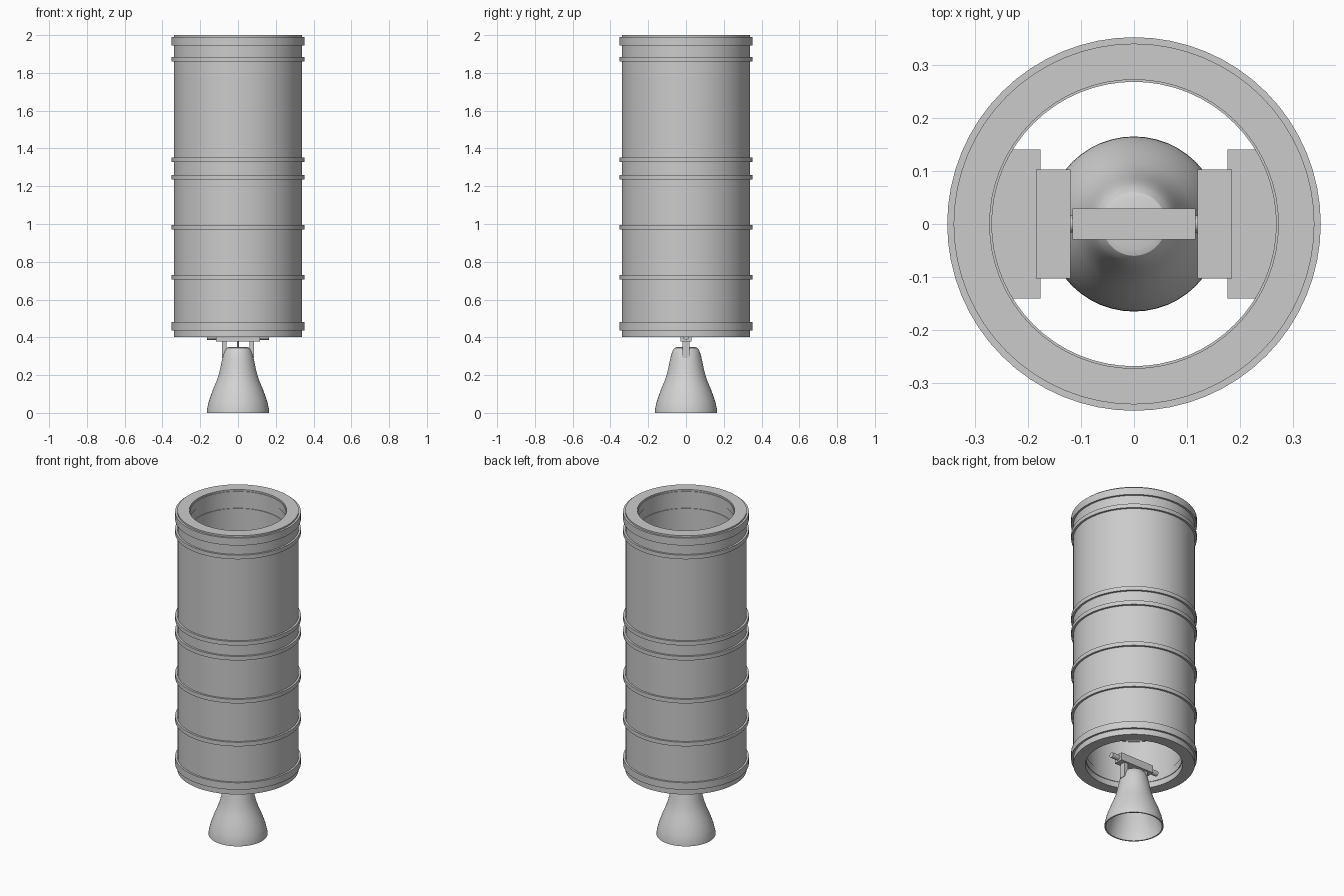
import bpy, bmesh, math

if "Cube" in bpy.data.objects:
    bpy.data.objects.remove(bpy.data.objects["Cube"])


def material(name, v):
    m = bpy.data.materials.new(name)
    m.diffuse_color = (v, v, v, 1)
    m.use_nodes = True
    m.node_tree.nodes["Principled BSDF"].inputs["Base Color"].default_value = m.diffuse_color
    return m


BODY = material("body grey", 0.6)
LIGHT = material("nozzle light grey", 0.65)


def finish(name, bm, mat, smooth=True):
    bmesh.ops.recalc_face_normals(bm, faces=bm.faces)
    me = bpy.data.meshes.new(name)
    bm.to_mesh(me)
    bm.free()
    me.materials.append(mat)
    ob = bpy.data.objects.new(name, me)
    bpy.context.collection.objects.link(ob)
    if smooth:
        bpy.ops.object.select_all(action='DESELECT')
        ob.select_set(True)
        bpy.context.view_layer.objects.active = ob
        bpy.ops.object.shade_smooth_by_angle(angle=math.radians(30))
    return ob


def revolve(name, profile, mat, n=64, closed=True):
    """Lathe (radius, z) points around z; radius 0 makes a pole."""
    bm = bmesh.new()
    rings = []
    for r, z in profile:
        if r == 0:
            rings.append([bm.verts.new((0, 0, z))] * n)
        else:
            rings.append([bm.verts.new((r * math.cos(2 * math.pi * i / n),
                                        r * math.sin(2 * math.pi * i / n), z))
                          for i in range(n)])
    count = len(rings) if closed else len(rings) - 1
    for k in range(count):
        a, b = rings[k], rings[(k + 1) % len(rings)]
        for i in range(n):
            j = (i + 1) % n
            loop = list(dict.fromkeys((a[i], a[j], b[j], b[i])))
            if len(loop) > 2:
                bm.faces.new(loop)
    return finish(name, bm, mat)


def box(name, x, y, z, mat):
    bm = bmesh.new()
    bmesh.ops.create_cube(bm, size=1)
    for v in bm.verts:
        v.co = [lo + (c + 0.5) * (hi - lo)
                for c, (lo, hi) in zip(v.co, (x, y, z))]
    return finish(name, bm, mat, False)


def rod(name, r, a, b, axis, mat):
    """Capped cylinder along x or z, centred on the beam line."""
    ob = revolve(name, [(0, a), (r, a), (r, b), (0, b)], mat, 24, False)
    if axis == 'x':
        ob.rotation_euler = (0, math.pi / 2, 0)
        ob.location.z = 0.403
    return ob


# Outer tube with thick wall, open at both ends
revolve("body_tube", [(0.34, 0.402), (0.34, 2.0), (0.272, 2.0), (0.272, 0.402)], BODY)

# Reinforcing rings, slightly proud of the wall inside and out
bands = [(1.945, 1.99), (1.86, 1.885), (1.327, 1.352), (1.235, 1.26),
         (0.97, 0.995), (0.705, 0.73), (0.437, 0.48)]
for i, (lo, hi) in enumerate(bands):
    revolve(f"band_{i + 1}", [(0.352, lo), (0.352, hi), (0.268, hi), (0.268, lo)], BODY)

# Hollow bell nozzle with closed top
outer = [(0.165, 0), (0.164, 0.02), (0.155, 0.06), (0.143, 0.095), (0.13, 0.13),
         (0.115, 0.165), (0.103, 0.2), (0.094, 0.235), (0.086, 0.275),
         (0.078, 0.31), (0.069, 0.333), (0.06, 0.344), (0.048, 0.348)]
inner = [(r - 0.008, max(0, z - 0.004)) for r, z in outer]
revolve("nozzle", [(0, 0.344)] + inner[::-1] + outer + [(0, 0.348)], LIGHT, 48, False)

# Gimbal beam, pivot pin, feed line and legs
box("gimbal_beam", (-0.116, 0.116), (-0.029, 0.029), (0.378, 0.425), BODY)
rod("pivot_pin", 0.016, -0.165, 0.165, 'x', BODY)
rod("feed_line", 0.005, 0.34, 0.38, 'z', BODY)
for side, s in (("left", -1), ("right", 1)):
    box(f"gimbal_leg_{side}", sorted((s * 0.06, s * 0.085)), (-0.018, 0.018),
        (0.29, 0.38), BODY)
    # Equipment boxes on the inner wall
    box(f"wall_mount_{side}", sorted((s * 0.176, s * 0.29)), (-0.14, 0.14),
        (1.08, 1.42), BODY)
    box(f"equipment_box_{side}", sorted((s * 0.12, s * 0.185)), (-0.103, 0.103),
        (1.13, 1.43), BODY)
